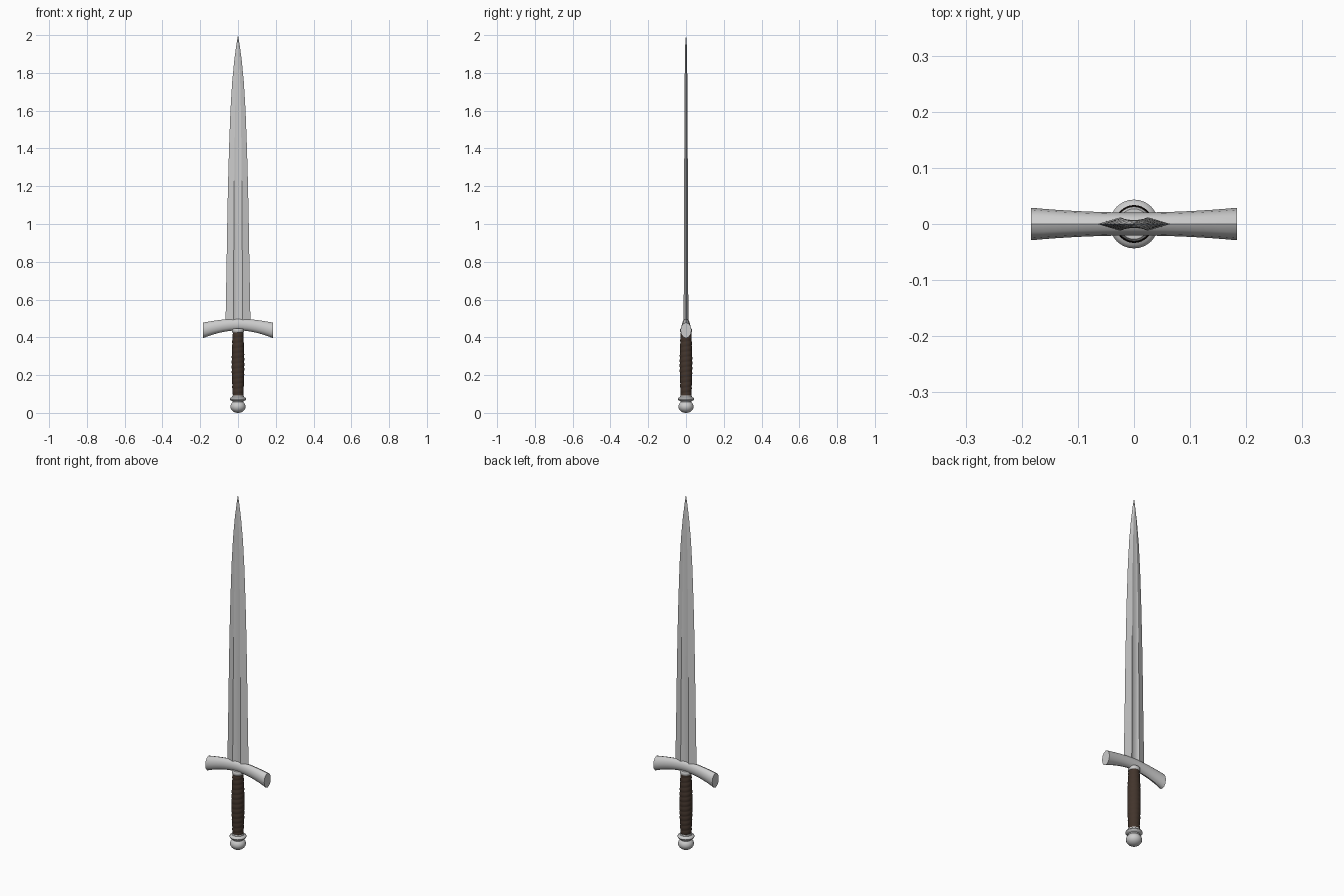
import bpy, bmesh
from math import sin, cos, pi, radians

if "Cube" in bpy.data.objects:
    bpy.data.objects.remove(bpy.data.objects["Cube"])


def loft(name, rings, angle=30, cap=True):
    """Skin a list of closed rings (equal point counts) into one object."""
    bm = bmesh.new()
    loops = [[bm.verts.new(p) for p in ring] for ring in rings]
    n = len(loops[0])
    for a, b in zip(loops, loops[1:]):
        for i in range(n):
            j = (i + 1) % n
            bm.faces.new((a[i], a[j], b[j], b[i]))
    if cap:
        bm.faces.new(loops[0][::-1])
        bm.faces.new(loops[-1])
    bmesh.ops.remove_doubles(bm, verts=bm.verts, dist=1e-5)
    bmesh.ops.recalc_face_normals(bm, faces=bm.faces)
    mesh = bpy.data.meshes.new(name)
    bm.to_mesh(mesh)
    bm.free()
    obj = bpy.data.objects.new(name, mesh)
    bpy.context.collection.objects.link(obj)
    bpy.ops.object.select_all(action='DESELECT')
    bpy.context.view_layer.objects.active = obj
    obj.select_set(True)
    bpy.ops.object.shade_smooth_by_angle(angle=radians(angle))
    return obj


def lathe(name, profile, sides=32):
    return loft(name, [[(r * cos(2 * pi * i / sides), r * sin(2 * pi * i / sides), z)
                        for i in range(sides)] for r, z in profile], 40)


# Blade: diamond section with a fuller that fades toward the tip
def blade_ring(z, w, t, depth):
    f = 0.38 * w
    q = [(w, 0), (f, t), (f * 0.75, t - depth * 0.6), (f * 0.35, t - depth), (0, t - depth)]
    top = q + [(-x, y) for x, y in q[-2::-1]]
    loop = top + [(x, -y) for x, y in top[-2:0:-1]]
    return [(x, y, z) for x, y in loop]


stations = [(0.45, 0.066, 0.012, 0.006), (0.60, 0.064, 0.012, 0.006),
            (0.75, 0.061, 0.0115, 0.005), (1.0, 0.057, 0.011, 0.0035),
            (1.2, 0.053, 0.010, 0.0028), (1.4, 0.0475, 0.009, 0.002),
            (1.6, 0.040, 0.008, 0.0012), (1.75, 0.031, 0.007, 0.0005),
            (1.87, 0.0195, 0.006, 0.0), (1.95, 0.0085, 0.004, 0.0),
            (2.0, 0.0003, 0.0003, 0.0)]
loft("blade", [blade_ring(*s) for s in stations], 25)

# Crossguard: drooping, flared oval bar
guard = []
for k in range(-8, 9):
    u = k / 8
    ry = 0.0205 + 0.0085 * u * u
    rz = 0.031 + 0.010 * u * u
    zc = 0.468 - 0.031 * abs(u) ** 1.8
    guard.append([(0.184 * u, ry * cos(2 * pi * i / 12), zc + rz * sin(2 * pi * i / 12))
                  for i in range(12)])
loft("crossguard", guard, 40)

# Collar between guard and grip
lathe("collar", [(0.027, 0.425), (0.031, 0.43), (0.031, 0.442), (0.027, 0.448)])

# Grip: swelling core with a spiral leather wrap
z0, z1, steps, sides = 0.08, 0.435, 110, 32
grip_rings = []
for k in range(steps + 1):
    v = k / steps
    z = z0 + (z1 - z0) * v
    base = 0.0265 + 0.0055 * sin(pi * v)
    ring = []
    for i in range(sides):
        a = 2 * pi * i / sides
        r = base + 0.0018 * abs(sin(pi * z / 0.027 - a / 2))
        ring.append((r * cos(a), r * sin(a), z))
    grip_rings.append(ring)
grip = loft("grip", grip_rings, 60)
leather = bpy.data.materials.new("leather")
leather.diffuse_color = (0.055, 0.035, 0.025, 1)
leather.use_nodes = True
leather.node_tree.nodes["Principled BSDF"].inputs["Base Color"].default_value = leather.diffuse_color
grip.data.materials.append(leather)

# Pommel: flattened ball, neck and rolled ring
ball = [(max(0.0405 * sin(pi * k / 16), 0.0001), 0.033 - 0.033 * cos(pi * k / 16))
        for k in range(13)]
ring = [(0.030, 0.062), (0.036, 0.0645), (0.041, 0.068), (0.0435, 0.073),
        (0.042, 0.078), (0.037, 0.082), (0.031, 0.085), (0.030, 0.092), (0.026, 0.094)]
lathe("pommel", ball + ring)
